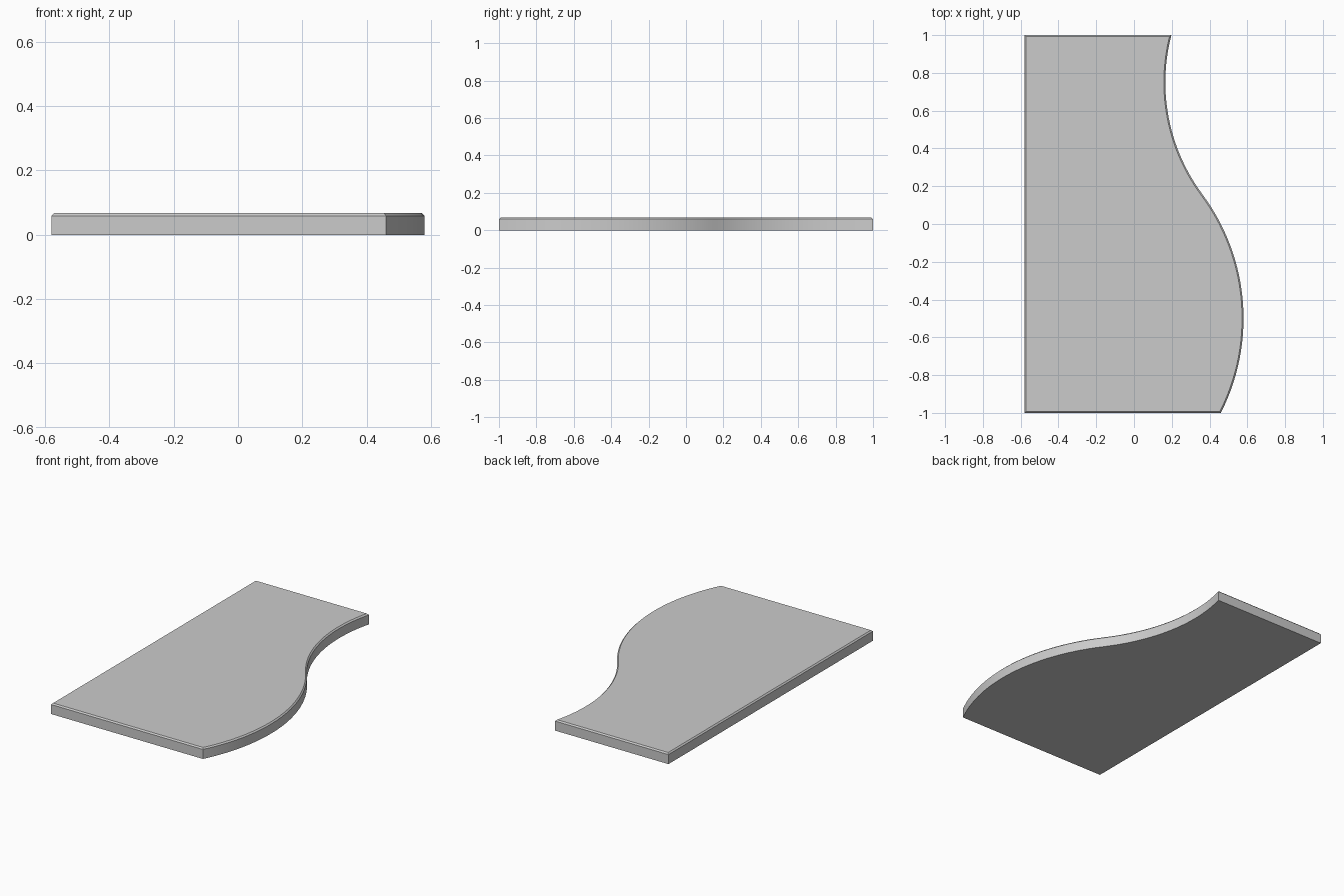
import bpy, bmesh, math

if "Cube" in bpy.data.objects:
    bpy.data.objects.remove(bpy.data.objects["Cube"])

HEIGHT, CHAMFER, STEPS = 0.067, 0.008, 28

def arc(cx, cy, r, a0, a1):
    """Points on an arc from angle a0 to a1 (radians)."""
    return [(cx + r * math.cos(a0 + (a1 - a0) * i / STEPS),
             cy + r * math.sin(a0 + (a1 - a0) * i / STEPS)) for i in range(STEPS + 1)]

# Outline: straight left, front and back, with a tangent S-curve on the right
c1, r1 = (-0.52, -0.5), 1.10
c2, r2 = (1.158, 0.75), 0.992
join = math.atan2(c2[1] - c1[1], c2[0] - c1[0])
bulge = arc(*c1, r1, math.asin(-0.5 / r1), join)
hollow = arc(*c2, r2, math.pi + join, math.pi - math.asin(0.25 / r2))
outline = [(-0.58, -1)] + bulge + hollow[1:] + [(-0.58, 1)]

# Slab with a chamfered top rim
bm = bmesh.new()
base = bm.faces.new([bm.verts.new((x, y, 0)) for x, y in outline])
top = bmesh.ops.extrude_face_region(bm, geom=[base], use_keep_orig=True)["geom"]
bmesh.ops.translate(bm, vec=(0, 0, HEIGHT),
                    verts=[v for v in top if isinstance(v, bmesh.types.BMVert)])
rim = [e for e in bm.edges if all(v.co.z > HEIGHT / 2 for v in e.verts)]
bmesh.ops.bevel(bm, geom=rim, offset=CHAMFER, segments=1, affect='EDGES')
bmesh.ops.recalc_face_normals(bm, faces=bm.faces)

mesh = bpy.data.meshes.new("curved_slab")
bm.to_mesh(mesh)
bm.free()
slab = bpy.data.objects.new("curved_slab", mesh)
bpy.context.collection.objects.link(slab)

# Smooth the curved side, keep the chamfer and corners sharp
bpy.context.view_layer.objects.active = slab
slab.select_set(True)
bpy.ops.object.shade_smooth_by_angle(angle=math.radians(30))
